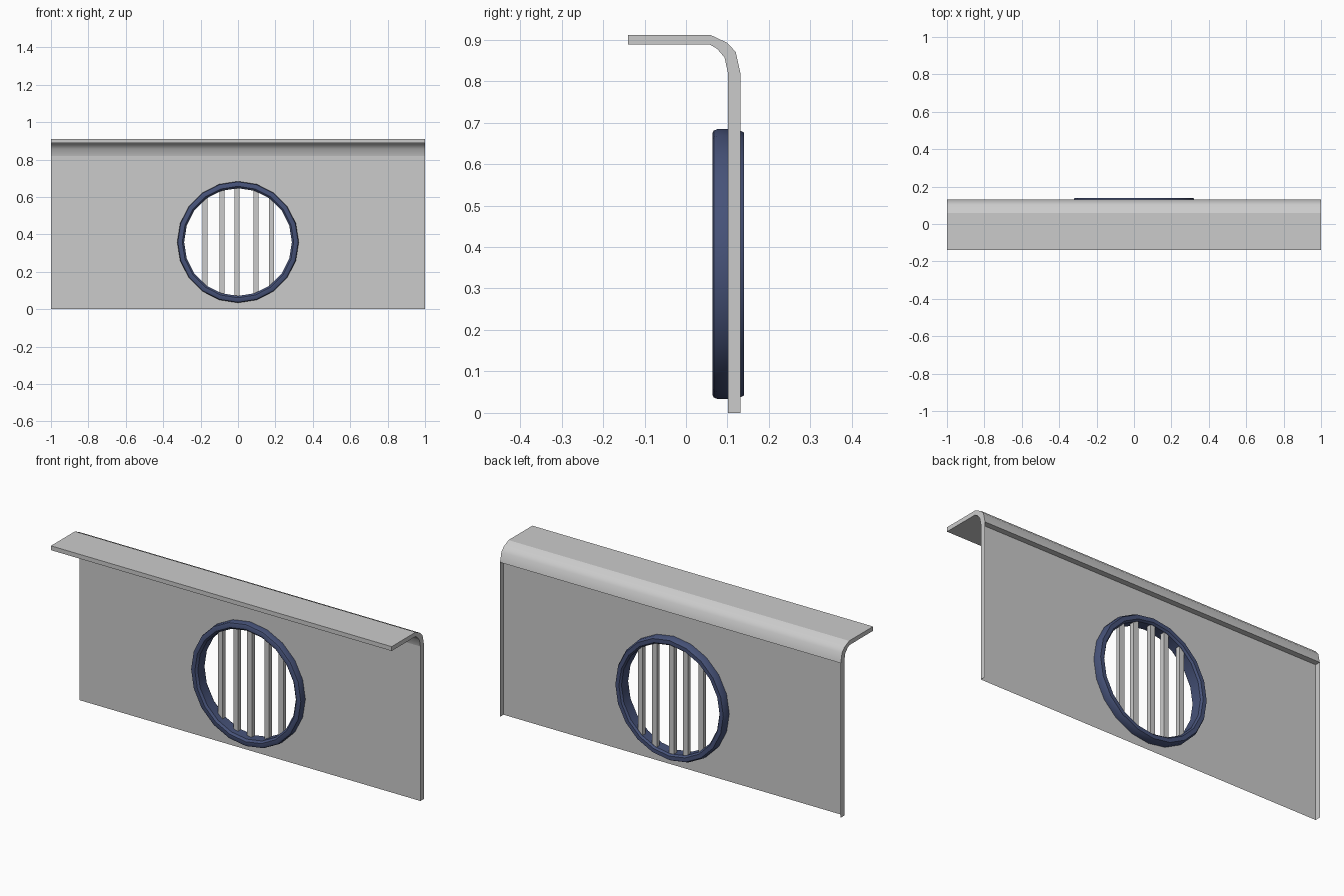
import bpy, bmesh, math

if "Cube" in bpy.data.objects:
    bpy.data.objects.remove(bpy.data.objects["Cube"])

CX, CZ, SIDES = 0.0, 0.359, 20
FRONT, BACK, BEND = 0.101, 0.131, 0.82   # sheet front y, back y, height where the bend starts


def finish(name, bm, angle=None, mat=None):
    me = bpy.data.meshes.new(name)
    bm.to_mesh(me)
    bm.free()
    ob = bpy.data.objects.new(name, me)
    bpy.context.collection.objects.link(ob)
    if mat:
        me.materials.append(mat)
    if angle:
        bpy.ops.object.select_all(action='DESELECT')
        ob.select_set(True)
        bpy.context.view_layer.objects.active = ob
        bpy.ops.object.shade_smooth_by_angle(angle=math.radians(angle))
    return ob


def bridge(bm, a, b):
    n = len(a)
    for i in range(n):
        j = (i + 1) % n
        bm.faces.new((a[i], a[j], b[j], b[i]))


def ring(bm, r, y):
    """Circle of vertices around the opening centre."""
    return [bm.verts.new((CX + r * math.cos(k * math.tau / SIDES), y,
                          CZ + r * math.sin(k * math.tau / SIDES)))
            for k in range(SIDES)]


# Top lip with its bend: solid strip, crisp where the bend meets the flats
profile = [(BACK, BEND), (0.12, 0.87), (0.10, 0.892), (0.06, 0.911), (-0.14, 0.911),
           (-0.14, 0.888), (0.058, 0.888), (0.075, 0.878), (0.093, 0.857), (FRONT, BEND)]
bm = bmesh.new()
left = [bm.verts.new((-1, y, z)) for y, z in profile]
right = [bm.verts.new((1, y, z)) for y, z in profile]
bridge(bm, left, right)
bm.faces.new(left)
bm.faces.new(right)
for i in (0, 3, 6, 9):
    bm.edges.get((left[i], right[i])).smooth = False
bmesh.ops.recalc_face_normals(bm, faces=bm.faces)
finish("bent_top_lip", bm, 40)

# Front sheet with a round opening
bm = bmesh.new()
corners = [bm.verts.new((x, FRONT, z)) for x, z in ((-1, 0), (1, 0), (1, BEND), (-1, BEND))]
edges = []
for loop in (corners, ring(bm, 0.307, FRONT)):
    for a, b in zip(loop, loop[1:] + loop[:1]):
        edges.append(bm.edges.new((a, b)))
bmesh.ops.triangle_fill(bm, edges=edges, use_beauty=True, normal=(0, -1, 0))
for f in bm.faces:
    f.normal_update()
    if f.normal.y > 0:
        f.normal_flip()
bmesh.ops.dissolve_limit(bm, angle_limit=0.01, verts=[], edges=bm.edges)
# End returns; the back and bottom stay open
for x in (-1, 1):
    f = bm.faces.new([bm.verts.new((x, y, z)) for y, z in
                      ((FRONT, 0), (BACK, 0), (BACK, BEND), (FRONT, BEND))])
    f.normal_update()
    if f.normal.x * x < 0:
        f.normal_flip()
finish("front_panel", bm)

# Blue rim around the opening
navy = bpy.data.materials.new("navy")
navy.diffuse_color = (0.062, 0.085, 0.19, 1)
navy.use_nodes = True
navy.node_tree.nodes["Principled BSDF"].inputs["Base Color"].default_value = navy.diffuse_color
bm = bmesh.new()
loops = [ring(bm, r, y) for r, y in
         [(0.317, 0.14), (0.325, 0.125), (0.325, 0.075), (0.322, 0.067), (0.316, 0.064),
          (0.298, 0.064), (0.288, 0.074), (0.288, 0.13), (0.296, 0.14)]]
for a, b in zip(loops, loops[1:] + loops[:1]):
    bridge(bm, a, b)
bmesh.ops.recalc_face_normals(bm, faces=bm.faces)
finish("opening_rim", bm, 35, navy)

# Vertical square bars, ends buried in the rim
for i, x in enumerate((-0.177, -0.086, -0.005, 0.096, 0.179)):
    half = math.sqrt(0.303 ** 2 - x * x)
    bpy.ops.mesh.primitive_cube_add(size=1, location=(x, 0.116, CZ))
    bar = bpy.context.object
    bar.name = f"grille_bar_{i + 1}"
    bar.scale = (0.028, 0.024, 2 * half)
